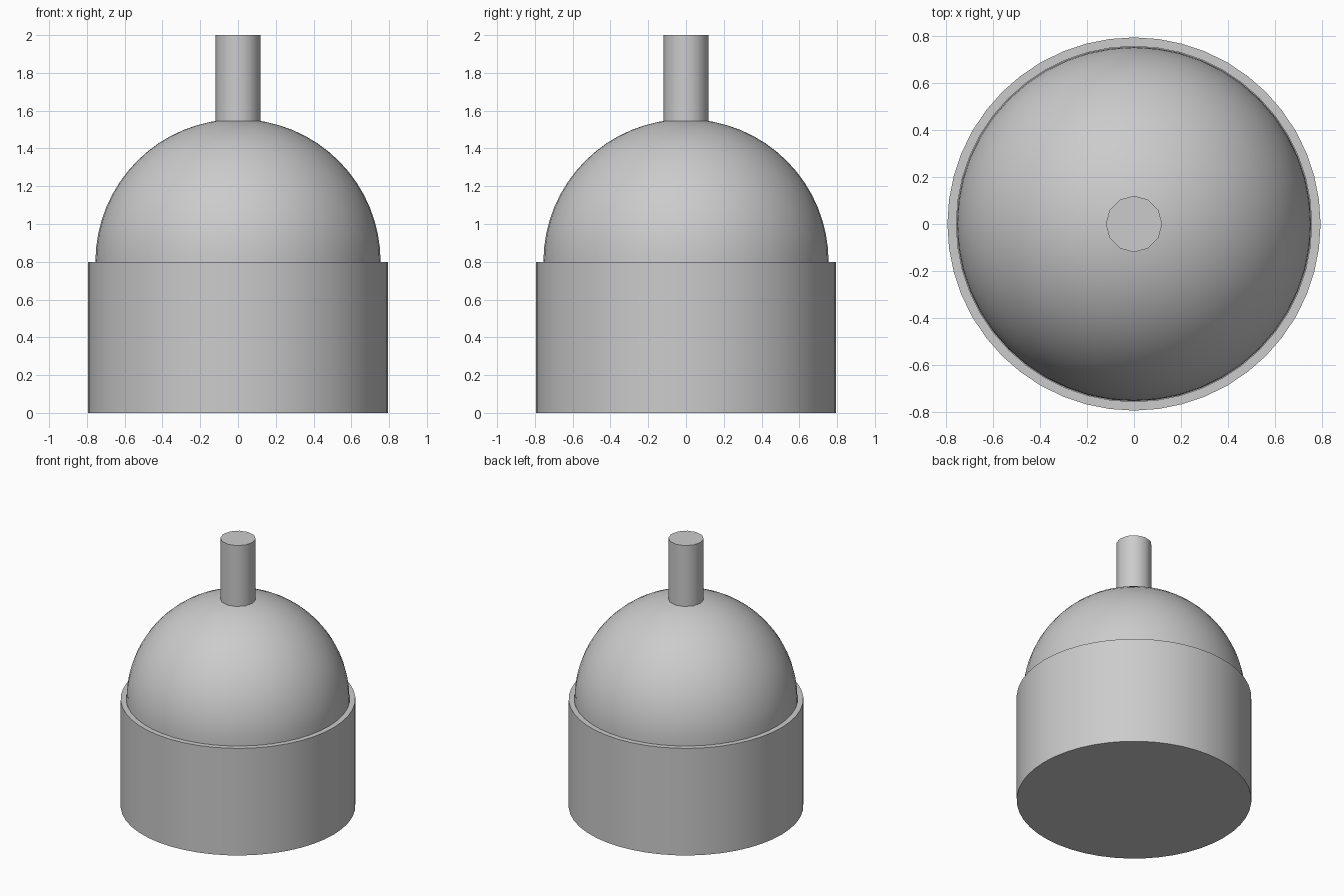
import bpy
import math

cube = bpy.data.objects.get("Cube")
if cube:
    bpy.data.objects.remove(cube)

grey = bpy.data.materials.new("plain_grey")
grey.use_nodes = True
colour = (0.6, 0.6, 0.6, 1)
grey.diffuse_color = colour
grey.node_tree.nodes["Principled BSDF"].inputs["Base Color"].default_value = colour


def lathe(name, profile, sides):
    """Turn a (radius, height) profile about z and cap both ends."""
    verts, faces = [], []
    for r, z in profile:
        for i in range(sides):
            a = math.tau * i / sides
            verts.append((r * math.cos(a), r * math.sin(a), z))
    for k in range(len(profile) - 1):
        for i in range(sides):
            j = (i + 1) % sides
            low, high = k * sides, (k + 1) * sides
            faces.append((low + i, low + j, high + j, high + i))
    faces.append(tuple(reversed(range(sides))))
    faces.append(tuple(range(len(verts) - sides, len(verts))))
    mesh = bpy.data.meshes.new(name)
    mesh.from_pydata(verts, [], faces)
    mesh.materials.append(grey)
    obj = bpy.data.objects.new(name, mesh)
    bpy.context.collection.objects.link(obj)
    bpy.ops.object.select_all(action="DESELECT")
    obj.select_set(True)
    bpy.context.view_layer.objects.active = obj
    bpy.ops.object.shade_smooth_by_angle(angle=math.radians(35))
    return obj


DOME_R, RIM_Z = 0.755, 0.8

# Round base with a shallow socket that leaves a thin rim
lathe("base_cup", [(0.795, 0), (0.795, RIM_Z), (0.757, RIM_Z), (0.757, 0.74)], 48)

# Dome seated in the socket
arc = [math.radians(90 * i / 16) for i in range(16)] + [math.radians(89)]
dome = [(DOME_R, 0.74)]
dome += [(DOME_R * math.cos(a), RIM_Z + DOME_R * math.sin(a)) for a in arc]
lathe("dome", dome, 48)

# Stem on top of the dome
lathe("stem", [(0.12, 1.5), (0.12, 2)], 12)
